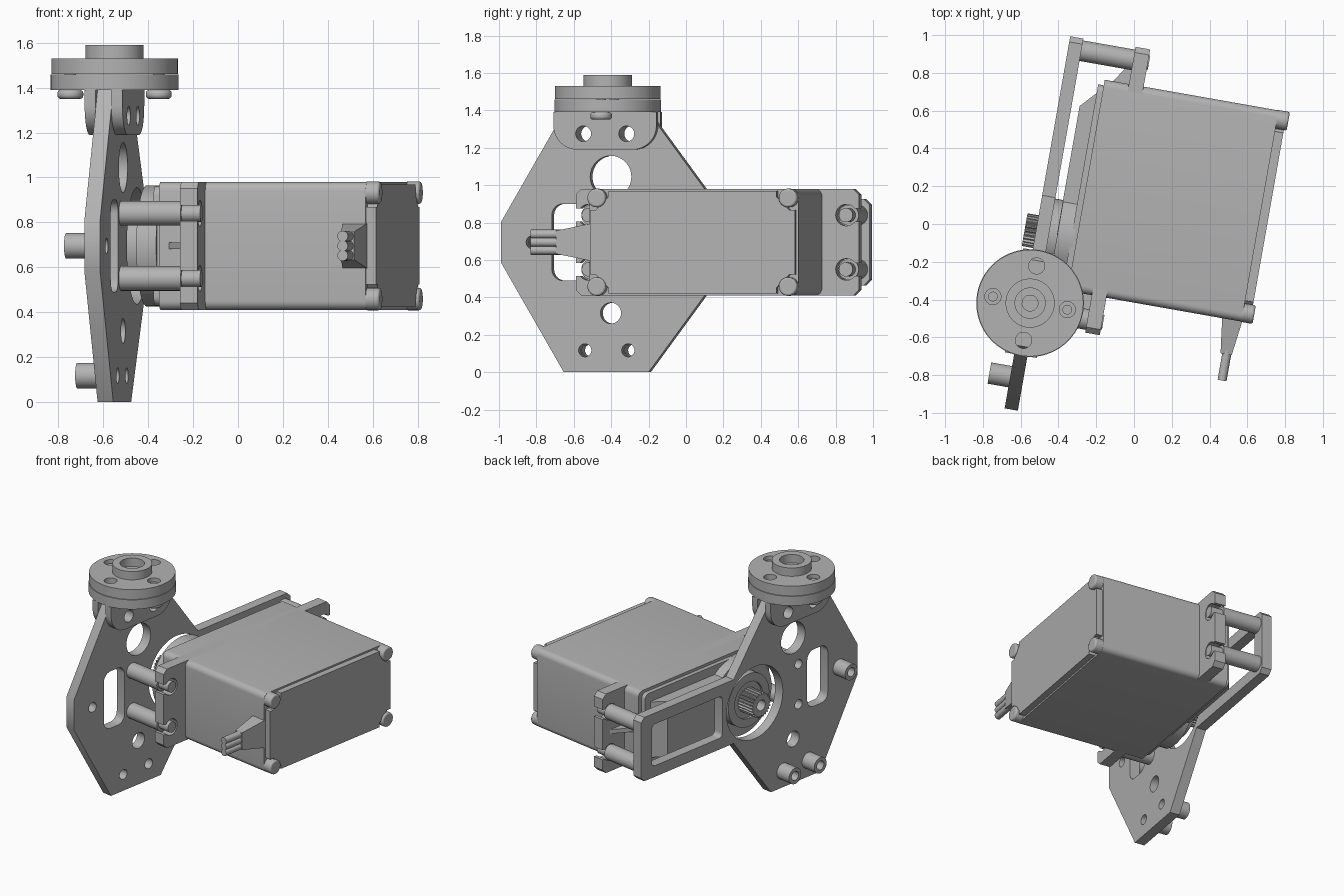
import bpy, bmesh, math
from mathutils import Matrix, Vector

if "Cube" in bpy.data.objects:
    bpy.data.objects.remove(bpy.data.objects["Cube"])

ZC = 0.695                      # height of the servo axis
SPIN = Matrix.Rotation(math.radians(-10), 4, 'Z')
# profile (x, y, depth) -> (v, z, u): extrudes along the servo axis
ALONG_U = Matrix(((0, 0, 1, 0), (1, 0, 0, 0), (0, 1, 0, 0), (0, 0, 0, 1)))

grey = bpy.data.materials.new("light_grey")
grey.diffuse_color = (0.45, 0.45, 0.45, 1)
grey.use_nodes = True
grey.node_tree.nodes["Principled BSDF"].inputs["Base Color"].default_value = grey.diffuse_color


def circle(x, y, r, n=32):
    return [(x + r * math.cos(2 * math.pi * i / n), y + r * math.sin(2 * math.pi * i / n)) for i in range(n)]


def rrect(x0, y0, x1, y1, r, n=6):
    pts = []
    for cx, cy, a0 in ((x1 - r, y0 + r, -90), (x1 - r, y1 - r, 0), (x0 + r, y1 - r, 90), (x0 + r, y0 + r, 180)):
        for i in range(n + 1):
            a = math.radians(a0 + 90 * i / n)
            pts.append((cx + r * math.cos(a), cy + r * math.sin(a)))
    return pts


def finish(name, mesh, bevel=0):
    mesh.materials.clear()
    mesh.materials.append(grey)
    ob = bpy.data.objects.new(name, mesh)
    bpy.context.scene.collection.objects.link(ob)
    if bevel:
        m = ob.modifiers.new("bevel", 'BEVEL')
        m.width, m.segments, m.limit_method = bevel, 3, 'ANGLE'
        m.angle_limit = math.radians(40)
    bpy.ops.object.select_all(action='DESELECT')
    ob.select_set(True)
    bpy.context.view_layer.objects.active = ob
    bpy.ops.object.shade_smooth_by_angle(angle=math.radians(32))
    return ob


def solid(name, outline, lo, hi, holes=(), axis='u', bevel=0):
    """Extrude an outline with holes between lo and hi along the axis u or z."""
    cu = bpy.data.curves.new(name, 'CURVE')
    cu.dimensions, cu.fill_mode, cu.extrude = '2D', 'BOTH', (hi - lo) / 2
    for loop in [outline, *holes]:
        sp = cu.splines.new('POLY')
        sp.points.add(len(loop) - 1)
        for p, (x, y) in zip(sp.points, loop):
            p.co = (x, y, 0, 1)
        sp.use_cyclic_u = True
    tmp = bpy.data.objects.new("tmp", cu)
    bpy.context.scene.collection.objects.link(tmp)
    mesh = bpy.data.meshes.new_from_object(tmp.evaluated_get(bpy.context.evaluated_depsgraph_get()))
    bpy.data.objects.remove(tmp)
    mesh.name = name
    bm = bmesh.new()
    bm.from_mesh(mesh)
    bmesh.ops.remove_doubles(bm, verts=bm.verts, dist=1e-5)
    if not holes:
        bmesh.ops.dissolve_limit(bm, angle_limit=0.01, verts=bm.verts, edges=bm.edges)
    bmesh.ops.recalc_face_normals(bm, faces=bm.faces)
    place = Matrix.Translation((0, 0, (lo + hi) / 2))
    bm.transform(SPIN @ (ALONG_U if axis == 'u' else Matrix.Identity(4)) @ place)
    bm.to_mesh(mesh)
    bm.free()
    return finish(name, mesh, bevel)


P0, P1 = -0.505, -0.434         # plate faces
PV, PU = -0.508, -0.469         # plate centre line
SHAFT = -0.13                   # shaft position along the plate
MID, ARM = 0.157, 0.23

# Side plate with long window arm
outline = [(-0.74, 0), (-0.28, 0), (0.065, ZC - ARM), (0.89, ZC - ARM), (0.92, ZC - ARM + 0.03),
           (0.92, ZC + ARM - 0.03), (0.89, ZC + ARM), (0.065, ZC + ARM), (-0.28, 1.39),
           (-0.74, 1.39), (-1.08, 0.805), (-1.08, 0.585)]
holes = [circle(-0.485, 1.045, 0.112), circle(-0.485, 0.316, 0.056), circle(SHAFT, ZC, 0.26, 48),
         circle(-0.91, ZC, 0.035, 20), rrect(0.17, ZC - 0.15, 0.82, ZC + 0.15, 0.03),
         rrect(-0.805, 0.49, -0.615, 0.9, 0.06)]
for s in (-1, 1):
    holes += [circle(PV + 0.117 * s, 0.117, 0.035, 20), circle(PV + 0.117 * s, 1.275, 0.042, 20),
              circle(-0.535, ZC + 0.145 * s, 0.033, 20)]
solid("side_plate", outline, P0, P1, holes)

# Hollow spacers on the outer face
for i, (v, z) in enumerate(((-0.91, ZC), (PV - 0.117, 0.117), (PV + 0.117, 0.117))):
    solid(f"outer_spacer_{i}", circle(v, z, 0.057), -0.617, P0, [circle(v, z, 0.032, 20)])

# Bracket tabs either side of the plate top
for name, lo in (("outer_tab", P0 - 0.05), ("inner_tab", P1)):
    tab = rrect(PV - 0.28, 1.19, PV + 0.28, 1.6, 0.13, 8)
    tab = [(x, min(z, 1.39)) for x, z in tab if z < 1.4] + []
    tab += [(PV + 0.28, 1.39), (PV - 0.28, 1.39)]
    tab.sort(key=lambda p: math.atan2(p[1] - 1.3, p[0] - PV))
    solid(name, tab, lo, lo + 0.05, [circle(PV + 0.117 * s, 1.275, 0.042, 20) for s in (-1, 1)])

# Round top flange with hub and screws
bolts = [(PU + 0.2 * a, PV + 0.2 * b) for a, b in ((1, 0), (-1, 0), (0, 1), (0, -1))]
small = [circle(x, y, 0.043, 20) for x, y in bolts]
solid("flange_lower", circle(PU, PV, 0.285, 64), 1.39, 1.458, small, 'z')
solid("flange_upper", circle(PU, PV, 0.282, 64), 1.46, 1.53, small + [circle(PU, PV, 0.042, 20)], 'z')
solid("flange_hub", circle(PU, PV, 0.13, 40), 1.53, 1.59, [circle(PU, PV, 0.08, 32)], 'z')
for i, (x, y) in enumerate(bolts[:2]):
    solid(f"flange_screw_head_{i}", circle(x, y, 0.058, 24), 1.35, 1.39, axis='z', bevel=0.015)
    solid(f"flange_screw_{i}", circle(x, y, 0.026, 16), 1.39, 1.51, axis='z')

# Servo case
V0, V1, Z0, Z1 = -0.41, 0.725, 0.41, 0.98
solid("servo_case", rrect(V0, Z0, V1, Z1, 0.04), -0.285, 0.65)
k, e = 0.1, 0.012
cap = []
for sx, sy in ((1, -1), (1, 1), (-1, 1), (-1, -1)):
    x, y = (V1 - e if sx > 0 else V0 + e), (Z1 - e if sy > 0 else Z0 + e)
    notch = [(x - sx * k, y), (x - sx * k, y - sy * 0.03), (x - sx * 0.03, y - sy * k), (x, y - sy * k)]
    cap += notch if sx * sy < 0 else notch[::-1]
solid("servo_end_cap", cap, 0.65, 0.695)
for i, (v, z) in enumerate((v, z) for v in (V0 + 0.048, V1 - 0.048) for z in (Z0 + 0.048, Z1 - 0.048)):
    solid(f"case_screw_{i}", circle(v, z, 0.05, 24), 0.64, 0.71, bevel=0.01)

# Mounting ears with open keyhole slots
E, H, r, w = 0.768, 0.285, 0.058, 0.035
side = [(E - 0.03, -H), (E, -H + 0.03)]
for zc in (-0.145, 0.145):
    a0 = math.degrees(math.asin(w / r))
    side.append((E, zc - w))
    for i in range(17):
        a = math.radians(-a0 - (360 - 2 * a0) * i / 16)
        side.append((0.7 + r * math.cos(a), zc + r * math.sin(a)))
    side.append((E, zc + w))
side += [(E, H - 0.03), (E - 0.03, H)]
solid("mounting_ears", [(MID + x, ZC + y) for x, y in side + [(-x, -y) for x, y in side]], -0.155, -0.076)

# Posts from ears to plate, ribs on the ears
for s in (-1, 1):
    v = MID + 0.698 * s
    for t in (-1, 1):
        solid(f"post_{s}_{t}", circle(v, ZC + 0.145 * t, 0.055), P1, -0.155)
        solid(f"post_screw_{s}_{t}", circle(v, ZC + 0.145 * t, 0.038, 24), -0.155, -0.07)
    edge = V1 if s > 0 else V0
    rib = [(-0.155, edge), (-0.155, edge + 0.13 * s), (-0.24, edge)]
    solid(f"ear_rib_{s}", rib, ZC - 0.015, ZC + 0.015, axis='z')

# Gear cover, round bosses and splined shaft
solid("case_rim", rrect(V0 + 0.03, Z0 + 0.02, V1 - 0.03, Z1 - 0.02, 0.04), -0.315, -0.285)
solid("gear_cover", [(-0.31, 0.645), (-0.318, 0.645), (-0.392, 0.565), (-0.392, SHAFT), (-0.31, SHAFT)],
      ZC - 0.2, ZC + 0.2, axis='z')
solid("boss_base", circle(SHAFT, ZC, 0.27, 48), -0.39, -0.3)
solid("boss_ring", circle(SHAFT, ZC, 0.19, 48), -0.45, -0.39, [circle(SHAFT, ZC, 0.13, 40)])
solid("boss_seat", circle(SHAFT, ZC, 0.13, 40), -0.435, -0.39)
teeth = []
for i in range(96):
    a = 2 * math.pi * i / 96
    q = 0.088 if i % 4 < 2 else 0.076
    teeth.append((SHAFT + q * math.cos(a), ZC + q * math.sin(a)))
solid("splined_shaft", teeth, -0.565, -0.435, [circle(SHAFT, ZC, 0.038, 20)])

# Cable grommet and wires
bm = bmesh.new()
bmesh.ops.create_cube(bm, size=2)
for p in bm.verts:
    tip = p.co.y < 0
    p.co = Vector((0.6 + p.co.x * (0.03 if tip else 0.055), -0.594 if tip else -0.4,
                   ZC + p.co.z * (0.062 if tip else 0.1)))
bm.transform(SPIN)
me = bpy.data.meshes.new("cable_grommet")
bm.to_mesh(me)
bm.free()
finish("cable_grommet", me)
for i in (-1, 0, 1):
    bm = bmesh.new()
    bmesh.ops.create_cone(bm, cap_ends=True, segments=20, radius1=0.024, radius2=0.024, depth=0.16)
    bm.transform(SPIN @ Matrix.Translation((0.603, -0.655, ZC + 0.043 * i)) @ Matrix.Rotation(math.pi / 2, 4, 'X'))
    me = bpy.data.meshes.new("wire")
    bm.to_mesh(me)
    bm.free()
    finish(f"wire_{i}", me)
